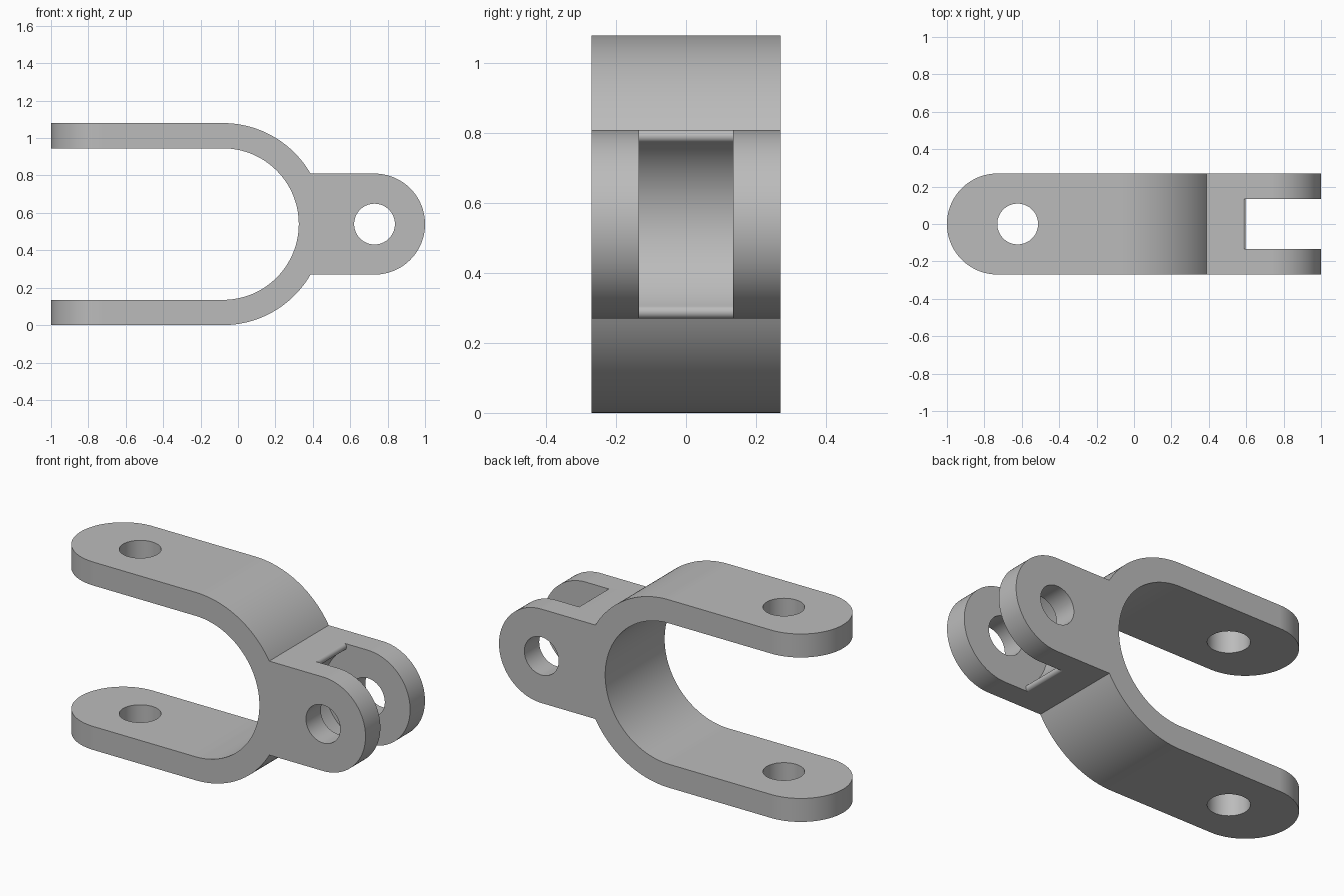
import bpy, bmesh
from math import sin, cos, atan2, sqrt, degrees, radians

cube = bpy.data.objects.get("Cube")
if cube:
    bpy.data.objects.remove(cube, do_unlink=True)

# Main dimensions
MID = 0.54          # height of the centre line
HALF = 0.27         # half width of the strap and half height of the lug
THICK = 0.135       # strap thickness
BEND_X = -0.08      # centre of the U bend
PIN_X = 0.73        # centre of the lug eye
HOLE = 0.109        # hole radius

metal = bpy.data.materials.new("plain grey metal")
metal.use_nodes = True
grey = (0.5, 0.5, 0.5, 1)
metal.diffuse_color = grey
metal.node_tree.nodes["Principled BSDF"].inputs["Base Color"].default_value = grey


def arc(cx, cy, r, start, end, n=32):
    angles = [radians(start + (end - start) * i / n) for i in range(n + 1)]
    return [(cx + r * cos(a), cy + r * sin(a)) for a in angles]


def prism(name, outline, low, high, axis):
    """Extrude an outline along y (points are x, z) or z (points are x, y)."""
    bm = bmesh.new()
    place = (lambda p: (p[0], low, p[1])) if axis == "y" else (lambda p: (p[0], p[1], low))
    face = bm.faces.new([bm.verts.new(place(p)) for p in outline])
    made = bmesh.ops.extrude_face_region(bm, geom=[face])["geom"]
    shift = (0, high - low, 0) if axis == "y" else (0, 0, high - low)
    bmesh.ops.translate(bm, vec=shift, verts=[v for v in made if isinstance(v, bmesh.types.BMVert)])
    bmesh.ops.recalc_face_normals(bm, faces=bm.faces)
    mesh = bpy.data.meshes.new(name)
    bm.to_mesh(mesh)
    bm.free()
    mesh.materials.append(metal)
    obj = bpy.data.objects.new(name, mesh)
    bpy.context.collection.objects.link(obj)
    return obj


def carve(target, cutter, operation):
    """Apply a boolean and remove the cutter."""
    cutter.hide_render = True
    mod = target.modifiers.new("carve", "BOOLEAN")
    mod.operation, mod.object, mod.solver = operation, cutter, "EXACT"
    bpy.ops.object.select_all(action="DESELECT")
    target.select_set(True)
    bpy.context.view_layer.objects.active = target
    bpy.ops.object.modifier_apply(modifier=mod.name)
    bpy.data.objects.remove(cutter, do_unlink=True)


# Side profile: U-shaped strap running into a round-ended lug
outer, inner = MID, MID - THICK
profile = ([(-1.1, 2 * MID)]
           + arc(BEND_X, MID, outer, 90, 30)
           + arc(PIN_X, MID, HALF, 90, -90, 64)
           + arc(BEND_X, MID, outer, -30, -90)
           + [(-1.1, 0), (-1.1, THICK)]
           + arc(BEND_X, MID, inner, -90, 90, 64)
           + [(-1.1, 2 * MID - THICK)])
fork = prism("forked_clevis", profile, -0.3, 0.3, "y")

# Plan shape: straight sides and rounded strap ends
plan = arc(HALF - 1, 0, HALF, 90, 270, 64) + [(1.2, -HALF), (1.2, HALF)]
carve(fork, prism("plan_cutter", plan, -0.1, 1.2, "z"), "INTERSECT")

# Bolt holes through both strap ends, and the eye through the lug
carve(fork, prism("bolt_cutter", arc(-0.622, 0, HOLE, 0, 354.375, 63), -0.1, 1.2, "z"), "DIFFERENCE")
carve(fork, prism("eye_cutter", arc(PIN_X, MID, HOLE, 0, 354.375, 63), -0.4, 0.4, "y"), "DIFFERENCE")

# Slot between the ears: concave floor with rounded lips
floor_r, lip_r = 0.275, 0.019
lip_dz = HALF + 0.0005 - lip_r
lip_dx = sqrt((floor_r + lip_r) ** 2 - lip_dz ** 2)
lip_x = PIN_X - lip_dx
tilt = degrees(atan2(lip_dz, lip_dx))
slot = (arc(lip_x, MID + lip_dz, lip_r, 90, -tilt, 16)
        + arc(PIN_X, MID, floor_r, 180 - tilt, 180 + tilt, 48)[1:-1]
        + arc(lip_x, MID - lip_dz, lip_r, tilt, -90, 16)
        + [(lip_x, 0.1), (1.2, 0.1), (1.2, 0.95), (lip_x, 0.95)])
carve(fork, prism("slot_cutter", slot, -HALF / 2, HALF / 2, "y"), "DIFFERENCE")

# Smooth the curves while keeping crisp edges
bpy.ops.object.shade_smooth_by_angle(angle=radians(30))
weighted = fork.modifiers.new("even shading", "WEIGHTED_NORMAL")
weighted.keep_sharp = True
